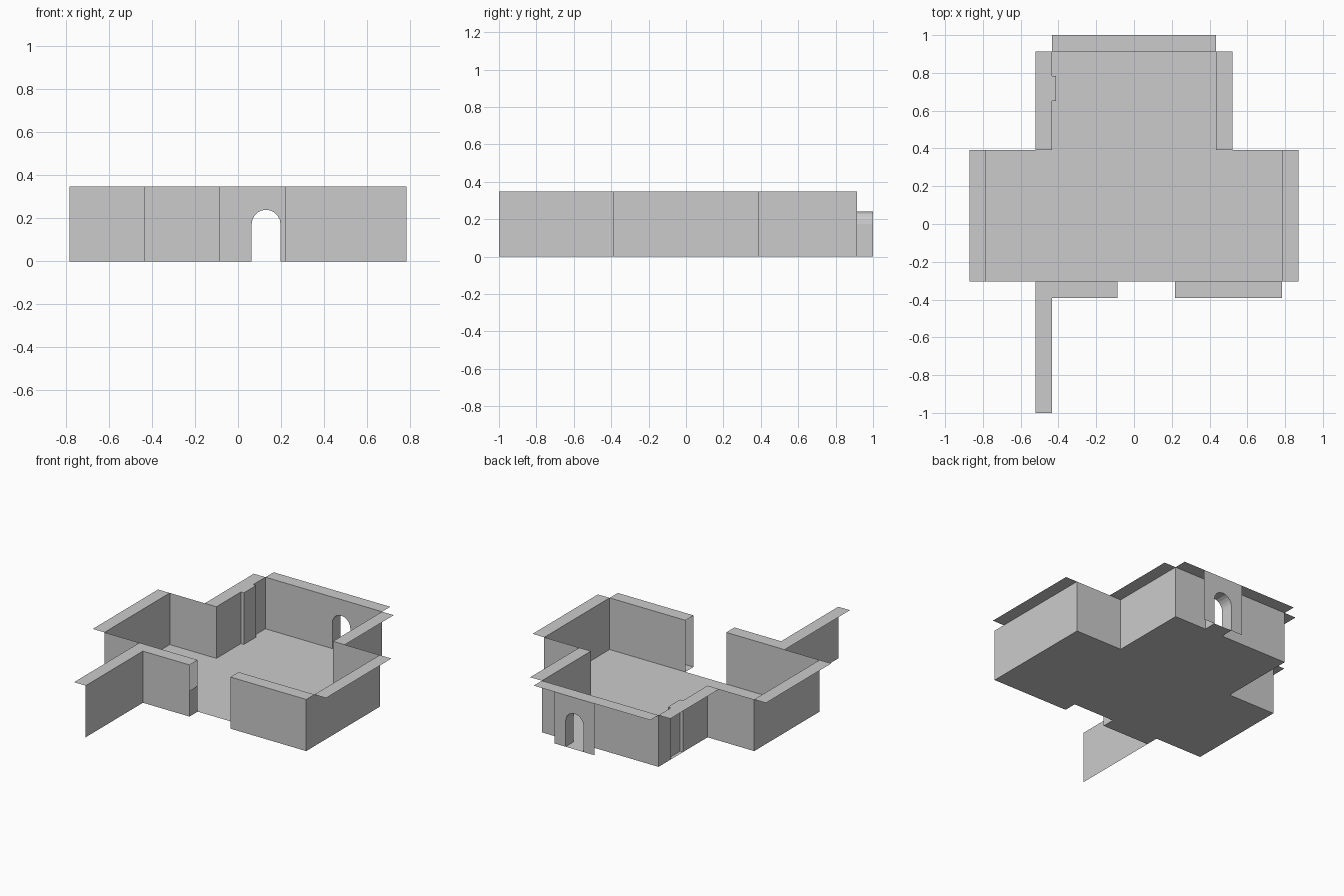
import bpy, bmesh, math

if "Cube" in bpy.data.objects:
    bpy.data.objects.remove(bpy.data.objects["Cube"])

U = 1 / 11.5          # layout module
H = 4 * U             # wall height


def make(name, polys):
    """Build one object from a list of polygons."""
    bm = bmesh.new()
    for poly in polys:
        bm.faces.new([bm.verts.new(p) for p in poly])
    bmesh.ops.remove_doubles(bm, verts=bm.verts, dist=1e-5)
    mesh = bpy.data.meshes.new(name)
    bm.to_mesh(mesh)
    bm.free()
    ob = bpy.data.objects.new(name, mesh)
    bpy.context.collection.objects.link(ob)
    return ob


def flat(x0, x1, y0, y1, z):
    """Horizontal rectangle, sizes in modules."""
    return [(x * U, y * U, z) for x, y in ((x0, y0), (x1, y0), (x1, y1), (x0, y1))]


def walls(path, h=H):
    """Thin vertical walls along a plan path, sizes in modules."""
    return [[(a[0] * U, a[1] * U, 0), (b[0] * U, b[1] * U, 0),
             (b[0] * U, b[1] * U, h), (a[0] * U, a[1] * U, h)]
            for a, b in zip(path, path[1:])]


# Doorway arch profile (x, z)
cx, r, spring = 1.5 * U, 0.067, 0.173
arch = [(cx - r, 0)]
arch += [(cx - r * math.cos(math.pi * i / 10), spring + r * math.sin(math.pi * i / 10))
         for i in range(11)]
arch += [(cx + r, 0)]


def arched_wall(x0, x1, y):
    """Wall facing y, split at the crown, with the arch cut out."""
    y *= U
    left = [(x0 * U, 0)] + arch[:7] + [(cx, H), (x0 * U, H)]
    right = arch[6:] + [(x1 * U, 0), (x1 * U, H), (cx, H)]
    return [[(x, y, z) for x, z in part] for part in (left, right)]


# Floors: wide hall, back room, front wall bases, doorway
make("floor", [
    flat(-9, 9, -3.5, 4.5, 0),
    flat(-5, 5, 4.5, 10.5, 0),
    flat(2.5, 9, -4.5, -3.5, 0),
    flat(-5, -1, -4.5, -3.5, 0),
    flat(cx / U - r / U, cx / U + r / U, 10.5, 11.5, 0),
])

# Left side walls, with the shallow groove in the back room
make("left_walls", walls([(-1, -3.5), (-9, -3.5), (-9, 4.5), (-5, 4.5), (-5, 7.5),
                          (-4.75, 7.5), (-4.75, 9), (-5, 9), (-5, 10.5)]))

# Right side walls, including both faces of the front wall
make("right_walls", walls([(5, 10.5), (5, 4.5), (9, 4.5), (9, -4.5), (2.5, -4.5)])
     + walls([(9, -3.5), (2.5, -3.5)]))

# Front left wall and the long wall running forward
make("front_left_wall", walls([(-5, -11.5), (-5, -4.5), (-1, -4.5)]))
make("front_left_wall_end", walls([(-1, -4.5), (-1, -3.5)], H / 2))

# Back wall, outer door panel and the arch lining between them
make("back_wall", arched_wall(-5, 5, 10.5))
make("door_panel", arched_wall(-0.23, 3.23, 11.5))
lining = make("arch_lining", [
    [(a[0], 10.5 * U, a[1]), (b[0], 10.5 * U, b[1]), (b[0], 11.5 * U, b[1]), (a[0], 11.5 * U, a[1])]
    for a, b in zip(arch, arch[1:])])

# Flat wall caps
make("wall_caps", [
    flat(-10, -9, -3.5, 4.5, H),
    flat(9, 10, -3.5, 4.5, H),
    flat(-6, -5, 4.5, 10.5, H),
    flat(-5, -4.75, 7.5, 9, H),
    flat(5, 6, 4.5, 10.5, H),
    flat(-5, 5, 10.5, 11.5, H),
    flat(2.5, 9, -4.5, -3.5, H),
    flat(-5, -1, -4.5, -3.5, H),
    flat(-6, -5, -11.5, -3.5, H),
])
